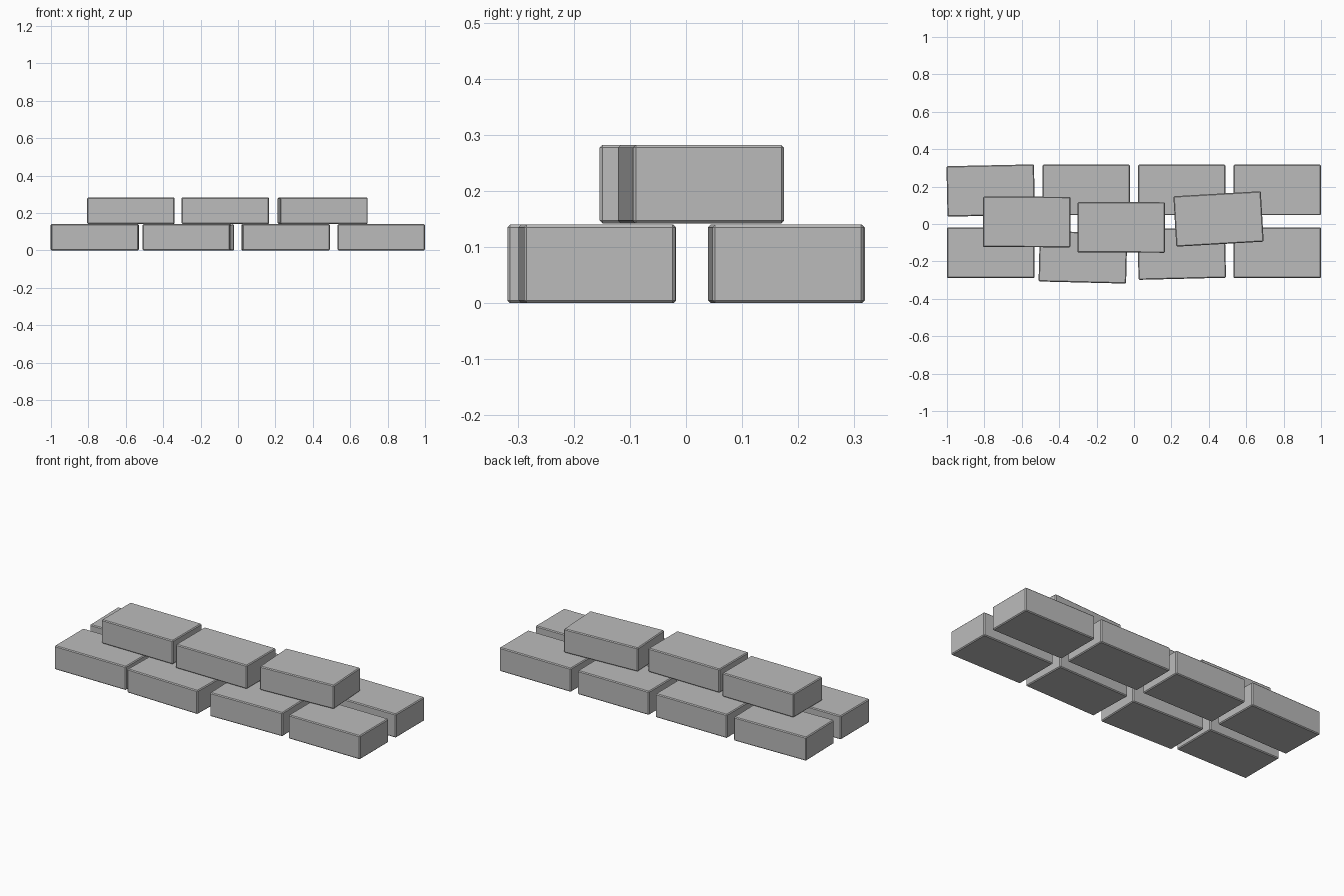
import bpy
from math import radians

cube = bpy.data.objects.get("Cube")
if cube:
    bpy.data.objects.remove(cube, do_unlink=True)

# Stone colour
stone = bpy.data.materials.new("grey_stone")
stone.use_nodes = True
grey = (0.5, 0.5, 0.5, 1)
stone.diffuse_color = grey
stone.node_tree.nodes["Principled BSDF"].inputs["Base Color"].default_value = grey

LENGTH, DEPTH, HEIGHT = 0.468, 0.27, 0.14
LAYER = 0.142


def brick(name, x, y, layer, turn):
    """One rectangular brick with narrow chamfered edges."""
    bpy.ops.mesh.primitive_cube_add(size=1, location=(x, y, HEIGHT / 2 + layer * LAYER))
    ob = bpy.context.object
    ob.name = name
    ob.scale = (LENGTH, DEPTH, HEIGHT)
    bpy.ops.object.transform_apply(location=False, rotation=False, scale=True)
    ob.rotation_euler.z = radians(turn)
    ob.data.materials.append(stone)
    bevel = ob.modifiers.new("chamfer", 'BEVEL')
    bevel.width = 0.005
    bevel.segments = 1


# Rows: layer, then x, y and turn of each brick
rows = {
    "back_brick": (0, [(-0.766, 0.179, 1.2), (-0.255, 0.182, 0),
                       (0.255, 0.182, 0), (0.766, 0.182, 0)]),
    "front_brick": (0, [(-0.766, -0.154, 0), (-0.273, -0.178, -1.4),
                        (0.255, -0.158, 1.4), (0.766, -0.154, 0)]),
    "top_brick": (1, [(-0.573, 0.011, -0.2), (-0.068, -0.018, -0.2),
                      (0.452, 0.027, 3.3)]),
}
for name, (layer, places) in rows.items():
    for i, (x, y, turn) in enumerate(places, 1):
        brick(f"{name}_{i}", x, y, layer, turn)
